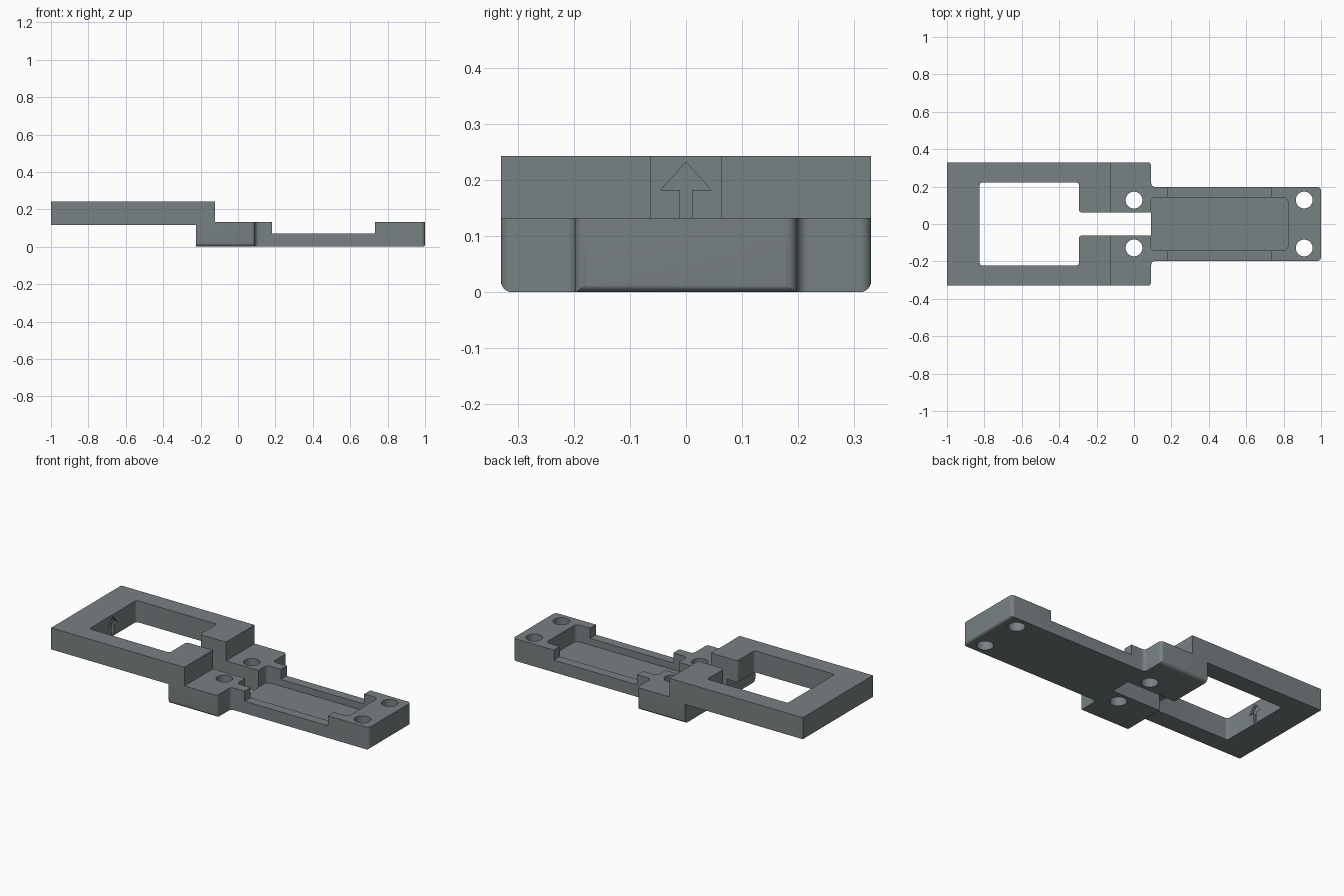
import bpy, bmesh, math
from mathutils import Vector

if "Cube" in bpy.data.objects:
    bpy.data.objects.remove(bpy.data.objects["Cube"])

mat = bpy.data.materials.new("slate grey")
mat.diffuse_color = (0.19, 0.22, 0.225, 1)
mat.use_nodes = True
mat.node_tree.nodes["Principled BSDF"].inputs["Base Color"].default_value = mat.diffuse_color


def rounded(points, steps=6):
    """Turn (u, v, radius) corners into an outline with filleted corners."""
    out = []
    for i, (u, v, r) in enumerate(points):
        p = Vector((u, v))
        if r == 0:
            out.append(p)
            continue
        a = (Vector(points[i - 1][:2]) - p).normalized()
        b = (Vector(points[(i + 1) % len(points)][:2]) - p).normalized()
        half = a.angle(b) / 2
        centre = p + (a + b).normalized() * r / math.sin(half)
        s = p + a * r / math.tan(half) - centre
        e = p + b * r / math.tan(half) - centre
        sweep = s.angle_signed(e)
        for k in range(steps + 1):
            t = -sweep * k / steps
            out.append(centre + Vector((s.x * math.cos(t) - s.y * math.sin(t),
                                        s.x * math.sin(t) + s.y * math.cos(t))))
    return out


def prism(name, points, lo, hi, axis="z"):
    """Extrude an outline along an axis from lo to hi."""
    place = {"z": lambda p, h: (p.x, p.y, h),
             "x": lambda p, h: (h, p.x, p.y),
             "y": lambda p, h: (p.x, h, p.y)}[axis]
    bm = bmesh.new()
    outline = rounded(points)
    low = [bm.verts.new(place(p, lo)) for p in outline]
    high = [bm.verts.new(place(p, hi)) for p in outline]
    bm.faces.new(low)
    bm.faces.new(high)
    n = len(outline)
    for i in range(n):
        j = (i + 1) % n
        bm.faces.new((low[i], low[j], high[j], high[i]))
    bmesh.ops.recalc_face_normals(bm, faces=bm.faces)
    mesh = bpy.data.meshes.new(name)
    bm.to_mesh(mesh)
    bm.free()
    mesh.materials.append(mat)
    ob = bpy.data.objects.new(name, mesh)
    bpy.context.collection.objects.link(ob)
    return ob


def box(x0, x1, y, r=0):
    return [(x0, -y, r), (x1, -y, r), (x1, y, r), (x0, y, r)]


def mirrored(half):
    """Complete an outline given its +v half, listed from one end to the other."""
    return half + [(u, -v, r) for u, v, r in reversed(half)]


def combine(target, tool, operation):
    bpy.context.view_layer.objects.active = target
    m = target.modifiers.new(operation.lower(), "BOOLEAN")
    m.operation, m.object, m.solver = operation, tool, "EXACT"
    bpy.ops.object.modifier_apply(modifier=m.name)
    bpy.data.objects.remove(tool)


# Lower block and narrow tail
body = prism("bracket", mirrored([(-0.225, 0.33, 0), (0.092, 0.33, 0.02),
                                  (0.092, 0.198, 0.02), (1, 0.198, 0.02)]), 0, 0.132)
# Rounded lower long edges and rounded lower end edge
combine(body, prism("side_rounding", [(-0.3305, -0.0005, 0.022), (0.3305, -0.0005, 0.022),
                                      (0.3305, 0.5, 0), (-0.3305, 0.5, 0)], -2, 2, "x"), "INTERSECT")
combine(body, prism("end_rounding", [(-2, -0.0005, 0), (1.0005, -0.0005, 0.016),
                                     (1.0005, 0.5, 0), (-2, 0.5, 0)], -1, 1, "y"), "INTERSECT")

# Raised frame
combine(body, prism("frame", box(-1, -0.122, 0.33), 0.115, 0.243), "UNION")

# Window opening with the narrow slot leading out of it
combine(body, prism("window", mirrored([(-0.825, 0.222, 0.015), (-0.295, 0.222, 0.015),
                                        (-0.295, 0.062, 0.015), (0.092, 0.062, 0)]), -0.1, 0.4), "DIFFERENCE")

# Lowered rails and the shallow tray between them
combine(body, prism("rail_cut", box(0.183, 0.732, 0.5), 0.072, 0.4), "DIFFERENCE")
combine(body, prism("tray", box(0.091, 0.823, 0.142, 0.025), 0.032, 0.4), "DIFFERENCE")

# Four screw holes
for x, y in ((0, 0.128), (0.91, 0.128)):
    for s in (-1, 1):
        ring = [(x + 0.045 * math.cos(k * math.tau / 32),
                 s * y + 0.045 * math.sin(k * math.tau / 32), 0) for k in range(32)]
        combine(body, prism("hole", ring, -0.1, 0.4), "DIFFERENCE")

# Engraved direction arrow on the inner end wall
arrow = [(0, 0.232, 0), (0.045, 0.182, 0), (0.012, 0.182, 0), (0.012, 0.125, 0),
         (-0.012, 0.125, 0), (-0.012, 0.182, 0), (-0.045, 0.182, 0)]
combine(body, prism("arrow", arrow, -0.84, -0.8, "x"), "DIFFERENCE")

bpy.ops.object.select_all(action="DESELECT")
body.select_set(True)
bpy.context.view_layer.objects.active = body
bpy.ops.object.shade_smooth_by_angle(angle=math.radians(30))
